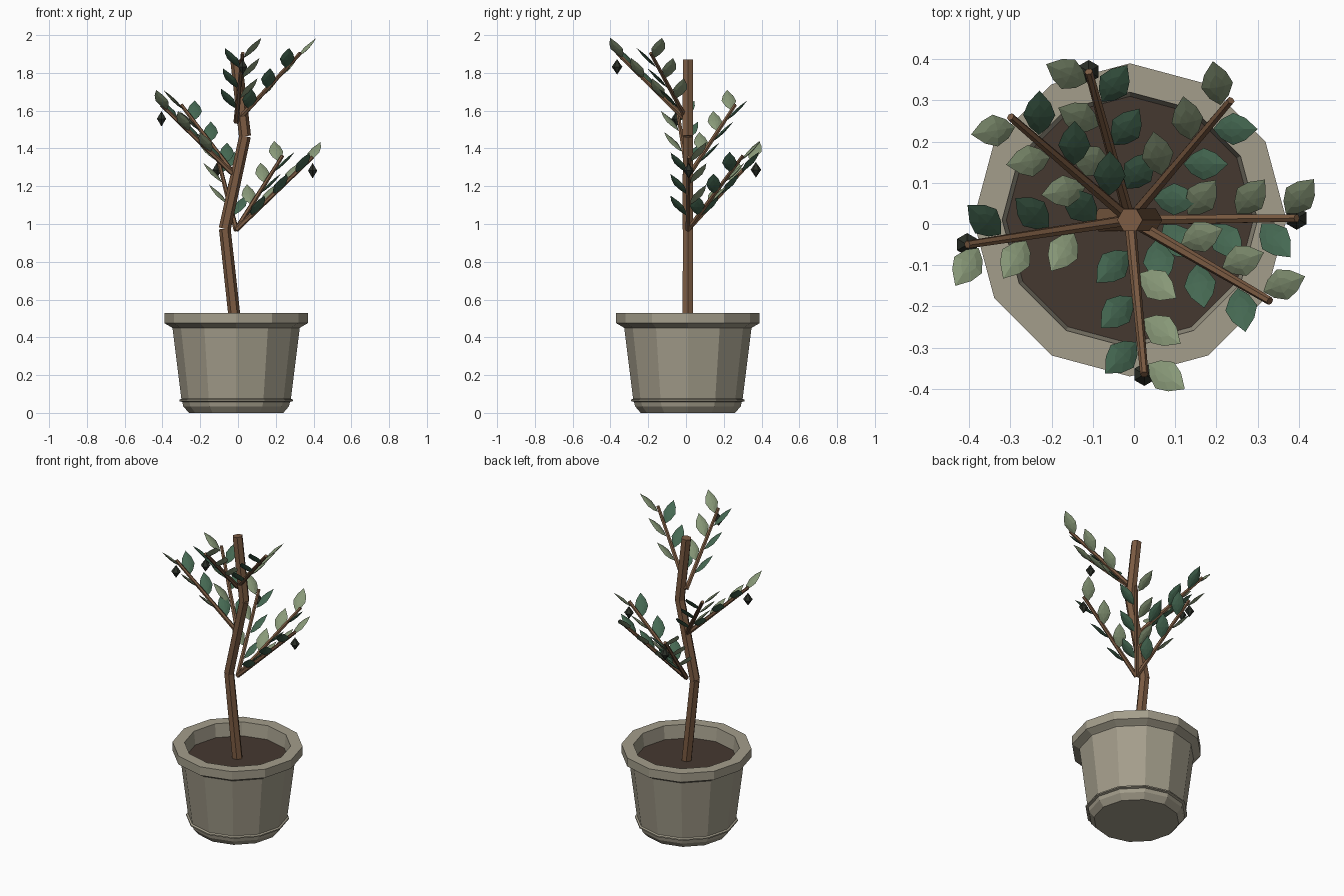
import bpy, bmesh
from math import sin, cos, pi, radians, atan2
from mathutils import Vector, Matrix

if "Cube" in bpy.data.objects:
    bpy.data.objects.remove(bpy.data.objects["Cube"])

CX, CY = -0.01, 0.01


def material(name, rgb):
    m = bpy.data.materials.new(name)
    m.diffuse_color = (*rgb, 1)
    m.use_nodes = True
    m.node_tree.nodes["Principled BSDF"].inputs["Base Color"].default_value = m.diffuse_color
    return m


STONE = material("stone", (0.37, 0.34, 0.26))
SOIL = material("soil", (0.06, 0.04, 0.03))
BARK = material("bark", (0.20, 0.105, 0.055))
GREEN = material("green_leaf", (0.06, 0.14, 0.085))
SAGE = material("sage_leaf", (0.25, 0.32, 0.19))
DARK = material("dark_fruit", (0.025, 0.03, 0.022))


def to_mesh(name, bm, mat):
    bmesh.ops.recalc_face_normals(bm, faces=bm.faces[:])
    me = bpy.data.meshes.new(name)
    bm.to_mesh(me)
    bm.free()
    me.materials.append(mat)
    return me


def place(name, me, matrix=Matrix()):
    ob = bpy.data.objects.new(name, me)
    ob.matrix_world = matrix
    bpy.context.collection.objects.link(ob)
    return ob


def lathe(name, profile, sides, mat):
    """Revolve (radius, z) points; both ends are capped flat."""
    bm = bmesh.new()
    rings = [[bm.verts.new((CX + r * cos(2 * pi * i / sides), CY + r * sin(2 * pi * i / sides), z))
              for i in range(sides)] for r, z in profile]
    for a, b in zip(rings, rings[1:]):
        for i in range(sides):
            j = (i + 1) % sides
            bm.faces.new((a[i], a[j], b[j], b[i]))
    bm.faces.new(rings[0])
    bm.faces.new(rings[-1])
    return place(name, to_mesh(name, bm, mat))


def rod(name, p, q, r1, r2, mat):
    """Six-sided rod from p to q with a corner towards the side."""
    p, q = Vector(p), Vector(q)
    d = (q - p).normalized()
    v = d.cross(Vector((1, 0, 0))).normalized()
    u = v.cross(d)
    bm = bmesh.new()
    a, b = [[bm.verts.new(c + r * (u * cos(i * pi / 3) + v * sin(i * pi / 3))) for i in range(6)]
            for c, r in ((p, r1), (q, r2))]
    for i in range(6):
        j = (i + 1) % 6
        bm.faces.new((a[i], a[j], b[j], b[i]))
    bm.faces.new(a)
    bm.faces.new(b)
    return place(name, to_mesh(name, bm, mat))


def leaf_mesh(name, mat, length=0.15, half=0.039):
    """Thin faceted leaf along +x, slightly domed on both sides."""
    edge = [(0.18, 0.6), (0.45, 1), (0.72, 0.7)]
    outline = [(0, 0)] + edge + [(1, 0)] + [(x, -y) for x, y in reversed(edge)]
    bm = bmesh.new()
    mid, n = 0.45, len(outline)
    rim = [bm.verts.new((x * length, y * half, 0)) for x, y in outline]
    for s in (1, -1):
        inner = [bm.verts.new(((mid + (x - mid) * 0.5) * length, y * half * 0.5, s * 0.006))
                 for x, y in outline]
        centre = bm.verts.new((mid * length, 0, s * 0.008))
        for i in range(n):
            j = (i + 1) % n
            bm.faces.new((rim[i], rim[j], inner[j]))
            bm.faces.new((rim[i], inner[j], inner[i]))
            bm.faces.new((inner[i], inner[j], centre))
    return to_mesh(name, bm, mat)


# Pot and soil
lathe("pot", [(0.25, 0), (0.28, 0.035), (0.285, 0.058), (0.3, 0.062), (0.3, 0.07), (0.29, 0.075),
              (0.337, 0.45), (0.345, 0.455), (0.38, 0.475), (0.38, 0.53), (0.31, 0.53), (0.298, 0.43)],
      12, STONE)
lathe("soil", [(0.295, 0.425), (0.3, 0.445)], 12, SOIL)

# Trunk in three bent lengths
path = [(CX, CY, 0.43), (-0.07, CY, 0.975), (0.037, CY, 1.465), (-0.01, CY, 1.868)]
for k, (p, q) in enumerate(zip(path, path[1:])):
    rod(f"trunk_{k + 1}", p, q, 0.032, 0.031, BARK)

# Fruit mesh
bm = bmesh.new()
bmesh.ops.create_uvsphere(bm, u_segments=6, v_segments=2, radius=1)
bmesh.ops.scale(bm, verts=bm.verts[:], vec=(0.028, 0.028, 0.041))
fruit = to_mesh("fruit", bm, DARK)

# Branches: start height, tip, whether it carries fruit
branches = [(0.97, (0.395, 0.014, 1.355), True), (0.97, (0.235, 0.30, 1.36), False),
            (0.97, (-0.11, 0.37, 1.36), True), (1.25, (-0.30, 0.26, 1.63), False),
            (1.25, (-0.405, -0.05, 1.63), True), (1.54, (0.025, -0.365, 1.905), True),
            (1.54, (0.33, -0.187, 1.905), False)]
leaves = {-1: leaf_mesh("green_leaf", GREEN), 1: leaf_mesh("sage_leaf", SAGE)}
pitch = radians(44)
for k, (z0, tip, has_fruit) in enumerate(branches):
    base, tip = Vector((CX, CY, z0)), Vector(tip)
    rod(f"branch_{k + 1}", base, tip, 0.014, 0.010, BARK)
    heading = atan2(tip.y - CY, tip.x - CX)
    # Leaves alternate right and left along the branch
    for i in range(6):
        side = -1 if i % 2 == 0 else 1
        a = heading + side * radians(50)
        f = Vector((cos(pitch) * cos(a), cos(pitch) * sin(a), sin(pitch)))
        s = Vector((-sin(a), cos(a), 0))
        rot = Matrix((f, s, f.cross(s))).transposed().to_4x4()
        out = Vector((-sin(heading), cos(heading), 0)) * side * 0.012
        pos = base.lerp(tip, 0.2 + 0.147 * i) + out
        place(f"leaf_{k + 1}_{i + 1}", leaves[side], Matrix.Translation(pos) @ rot)
    if has_fruit:
        place(f"fruit_{k + 1}", fruit, Matrix.Translation(tip - Vector((0, 0, 0.073))))
